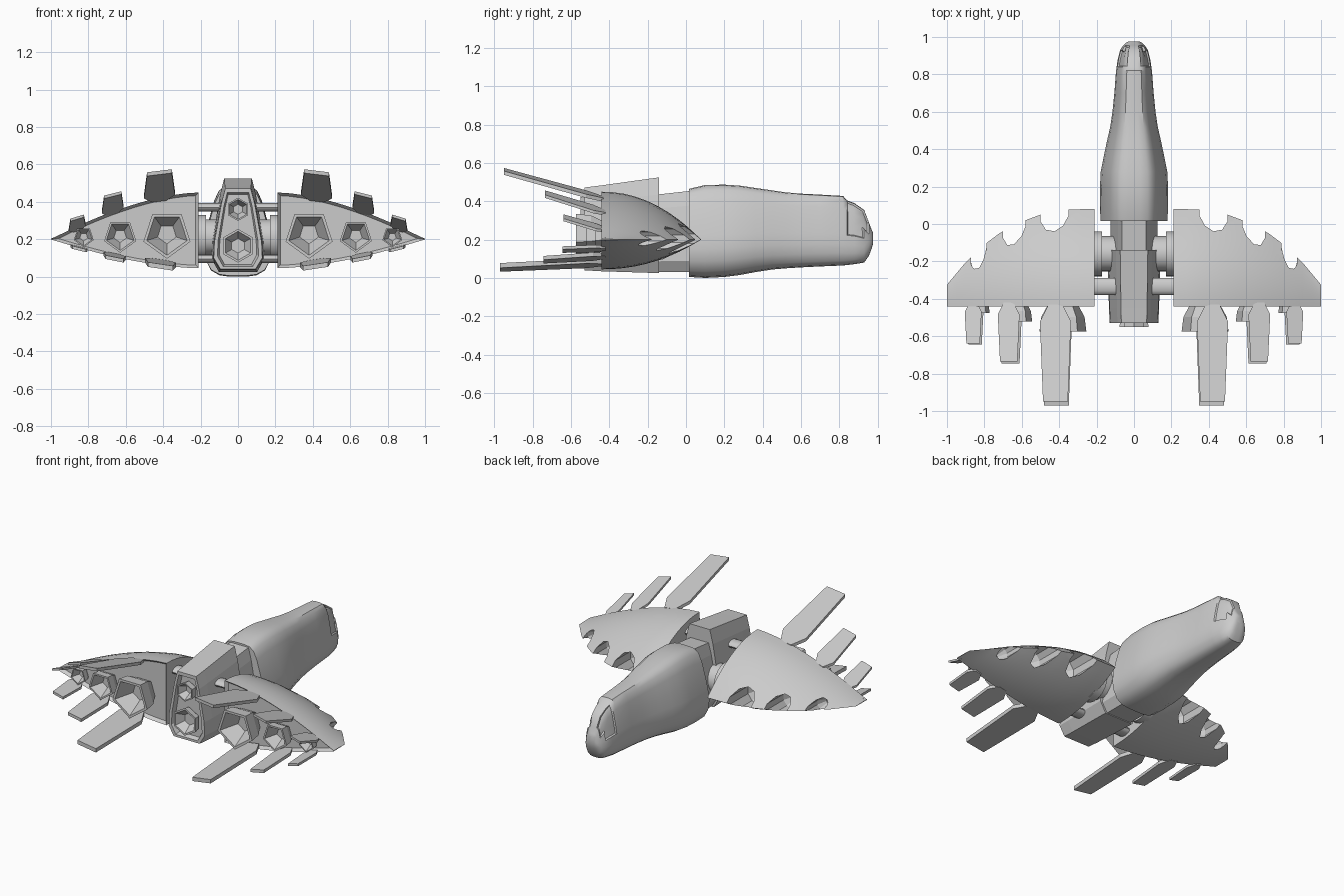
import bpy, bmesh, math
from mathutils import Vector

if "Cube" in bpy.data.objects:
    bpy.data.objects.remove(bpy.data.objects["Cube"])


def loft(name, rings, mirror=False, edit=None, smooth=None):
    """Skin a list of closed rings and cap both ends."""
    bm = bmesh.new()
    vr = [[bm.verts.new(p) for p in r] for r in rings]
    n = len(rings[0])
    for a, b in zip(vr, vr[1:]):
        for i in range(n):
            j = (i + 1) % n
            bm.faces.new((a[i], a[j], b[j], b[i]))
    bm.faces.new(vr[0])
    bm.faces.new(vr[-1])
    bmesh.ops.recalc_face_normals(bm, faces=bm.faces)
    if edit:
        edit(bm)
    me = bpy.data.meshes.new(name)
    bm.to_mesh(me)
    bm.free()
    ob = bpy.data.objects.new(name, me)
    bpy.context.collection.objects.link(ob)
    bpy.ops.object.select_all(action='DESELECT')
    ob.select_set(True)
    bpy.context.view_layer.objects.active = ob
    if smooth:
        bpy.ops.object.shade_smooth_by_angle(angle=math.radians(smooth))
    if mirror:
        ob.modifiers.new("Mirror", 'MIRROR').use_mirror_merge = False
    return ob


def section(y, half, zb, zt, prof):
    """Symmetric cross-section at y from a normalised half profile."""
    right = [(half * u, y, zb + (zt - zb) * v) for u, v in prof]
    return right + [(-x, yy, z) for x, yy, z in reversed(right)]


def tube(name, axis, c, radii, n, rot=0, mirror=False, sz=1.0, smooth=None):
    """Stack of polygon rings along x or y; radii = [(position, radius)]."""
    rings = []
    for pos, r in radii:
        ring = []
        for k in range(n):
            a = rot + 2 * math.pi * k / n
            u, v = r * math.cos(a), r * math.sin(a) * sz
            ring.append((pos, c[0] + u, c[1] + v) if axis == 'x' else (c[0] + u, pos, c[1] + v))
        rings.append(ring)
    return loft(name, rings, mirror, smooth=smooth)


def nozzle(name, cx, cz, r, n, y0, y1, mirror=True):
    d = y1 - y0
    prof = [(y0, .5 * r), (y0 + .55 * d, .92 * r), (y1, r), (y1, .86 * r), (y0 + .4 * d, .4 * r)]
    return tube(name, 'y', (cx, cz), prof, n, -math.pi / 2, mirror)


def fin(name, cx, w, y0, y1, z0, z1, roll, th):
    ym = y0 - 1.1 * w
    half = [(.45 * w, y0), (w, ym), (.8 * w, y1)]
    out = half + [(-u, y) for u, y in reversed(half)]
    rings = [[(cx + u, y, z0 + (z1 - z0) * (y - y0) / (y1 - y0) + roll * u + dz) for u, y in out]
             for dz in (-th / 2, th / 2)]
    return loft(name, rings, True)


# Forward fuselage with recessed cockpit windows
BODY = [(.25, 0), (.55, .015), (.8, .07), (.95, .18), (1, .31), (.95, .46),
        (.84, .64), (.7, .83), (.57, .94), (.4, .99), (.18, 1)]
stations = [(.015, .18, .005, .465), (.1, .181, 0, .485), (.2, .182, .005, .487), (.28, .178, .015, .482),
            (.36, .162, .03, .47), (.45, .143, .044, .457), (.52, .127, .05, .447), (.6, .115, .055, .44),
            (.7, .105, .06, .435), (.82, .096, .065, .428), (.84, .093, .067, .405), (.88, .087, .072, .39),
            (.93, .074, .08, .355), (.955, .057, .115, .29), (.97, .042, .155, .25), (.977, .025, .18, .235)]


def windows(bm):
    for s in (-1, 1):
        fs = []
        for f in bm.faces:
            c = f.calc_center_median()
            if .835 < c.y < .95 and s * c.x > .03 and c.z > .235 and abs(f.normal.y) < .9:
                fs.append(f)
        if fs:
            bmesh.ops.inset_region(bm, faces=fs, thickness=.006, depth=-.008, use_even_offset=True)


loft("forward_fuselage", [section(*s, BODY) for s in stations], edit=windows, smooth=35)

# Neck and rear engine housing
REAR = [(.72, 0), (1, .14), (.97, .34), (.68, .82), (.52, 1)]
loft("neck", [section(.03, .125, .03, .455, REAR), section(-.2, .125, .03, .43, REAR)])
loft("rear_fuselage", [section(-.14, .142, .025, .525, REAR), section(-.45, .134, .035, .482, REAR),
                       section(-.53, .13, .04, .472, REAR), section(-.53, .11, .055, .45, REAR),
                       section(-.5, .1, .065, .44, REAR)])
nozzle("rear_lower_nozzle", 0, .165, .09, 6, -.46, -.55, False)
nozzle("rear_upper_nozzle", 0, .36, .062, 6, -.46, -.55, False)

# Wing pivots and struts
tube("wing_pivot", 'x', (-.16, .21), [(.08, .095), (.17, .095), (.17, .12), (.225, .12)], 20,
     mirror=True, smooth=35)
for nm, z in (("upper_strut", .37), ("lower_strut", .095)):
    tube(nm, 'x', (-.335, z), [(.085, .045), (.225, .045)], 12, mirror=True, sz=.5, smooth=40)

# Wings: thick at the back, sharp leading edge and tip
EDGE = [(.21, .08), (.35, .078), (.5, .05), (.62, .005), (.72, -.05), (.8, -.11), (.9, -.205), (1, -.325)]
BACK = -.44


def wing_ring(x):
    for (xa, ya), (xb, yb) in zip(EDGE, EDGE[1:]):
        if x <= xb + 1e-6:
            lead = ya + (yb - ya) * (x - xa) / (xb - xa)
            break
    thick = max(1 - ((x - .21) / .79) ** 1.65, .01)

    def pt(t, h):
        return (x, BACK + (lead - BACK) * t, .2 + h * thick * (1 - t ** 2.1))
    ts = [k / 9 for k in range(10)]
    return [pt(t, .25) for t in ts] + [pt(t, -.155) for t in reversed(ts[:-1])]


def back_panel(bm):
    fs = [f for f in bm.faces if f.normal.y < -.95 and f.calc_center_median().y < BACK + .01]
    bmesh.ops.inset_region(bm, faces=fs, thickness=.016, depth=-.02, use_even_offset=True)


XS = [.21, .28, .35, .425, .5, .56, .62, .67, .72, .76, .8, .85, .9, .95, 1]
wing = loft("wing", [wing_ring(x) for x in XS], edit=back_panel, smooth=25)

# Intake holes in the leading edge
for x, r, y in ((.425, .082, -.2), (.64, .066, -.24), (.83, .045, -.29)):
    cut = tube("intake_cutter", 'y', (x, .205), [(.3, r), (y + .06, r * .95), (y, r * .4)], 10, math.pi / 10)
    cut.hide_render = True
    m = wing.modifiers.new("Intake", 'BOOLEAN')
    m.operation, m.object, m.solver = 'DIFFERENCE', cut, 'EXACT'
    bpy.context.view_layer.objects.active = wing
    bpy.ops.object.modifier_apply(modifier=m.name)
    bpy.data.objects.remove(cut)
wing.modifiers.new("Mirror", 'MIRROR').use_mirror_merge = False

# Wing engines with an upper and a lower fin each
nozzle("inner_nozzle", .38, .228, .132, 5, -.4, -.575)
nozzle("middle_nozzle", .63, .218, .09, 5, -.4, -.52)
nozzle("outer_nozzle", .825, .213, .056, 5, -.4, -.475)
fin("inner_upper_fin", .42, .083, -.43, -.95, .412, .556, -.12, .02)
fin("middle_upper_fin", .67, .058, -.42, -.735, .34, .437, -.25, .016)
fin("outer_upper_fin", .86, .045, -.42, -.64, .25, .314, -.3, .014)
fin("inner_lower_fin", .415, .083, -.43, -.97, .08, .055, .15, .025)
fin("middle_lower_fin", .66, .06, -.42, -.745, .115, .095, .2, .02)
fin("outer_lower_fin", .85, .045, -.42, -.645, .155, .148, .25, .016)
